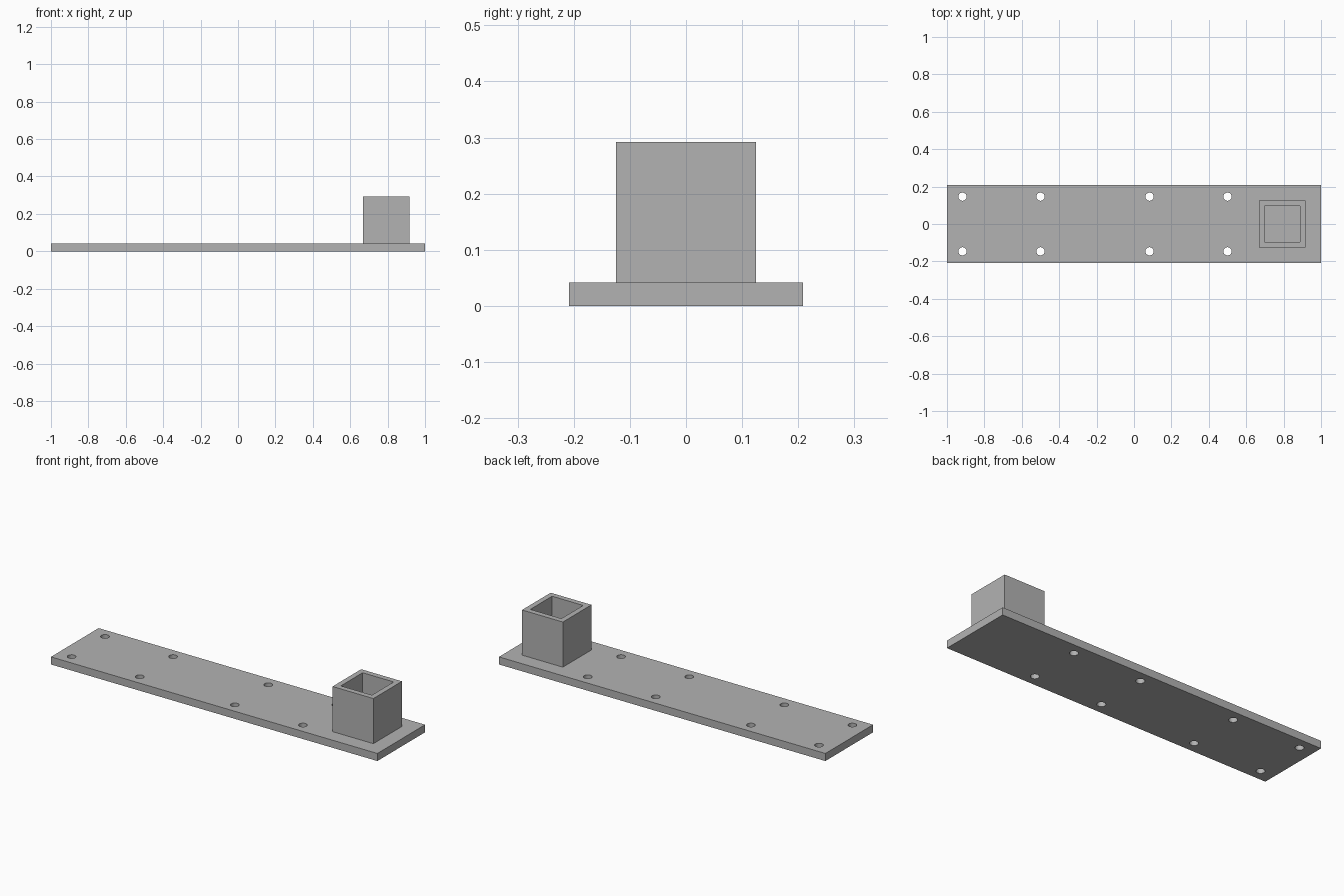
import bpy
import bmesh
from mathutils import Matrix, Vector

cube = bpy.data.objects.get("Cube")
if cube:
    bpy.data.objects.remove(cube, do_unlink=True)

# Plain grey metal
GREY = (0.45, 0.45, 0.45, 1.0)
metal = bpy.data.materials.new("grey_metal")
metal.use_nodes = True
metal.diffuse_color = GREY
metal.node_tree.nodes["Principled BSDF"].inputs["Base Color"].default_value = GREY

PLATE_T = 0.042
HOLE_R = 0.022


def new_object(name, bm):
    mesh = bpy.data.meshes.new(name)
    bm.to_mesh(mesh)
    bm.free()
    mesh.materials.append(metal)
    obj = bpy.data.objects.new(name, mesh)
    bpy.context.scene.collection.objects.link(obj)
    return obj


def add_box(bm, centre, size):
    matrix = Matrix.Translation(centre) @ Matrix.Diagonal((*size, 1))
    return bmesh.ops.create_cube(bm, size=1, matrix=matrix)["verts"]


# Base plate
bm = bmesh.new()
add_box(bm, (0, 0, PLATE_T / 2), (2, 0.417, PLATE_T))
plate = new_object("base_plate", bm)

# Drill for the eight screw holes
bm = bmesh.new()
for x in (-0.917, -0.5, 0.083, 0.5):
    for y in (-0.146, 0.146):
        bmesh.ops.create_cone(bm, cap_ends=True, segments=32, radius1=HOLE_R,
                              radius2=HOLE_R, depth=0.2,
                              matrix=Matrix.Translation((x, y, PLATE_T / 2)))
drill = new_object("hole_cutter", bm)
drill.hide_render = True

cut = plate.modifiers.new("screw_holes", 'BOOLEAN')
cut.operation = 'DIFFERENCE'
cut.solver = 'EXACT'
cut.object = drill

# Apply the cut and discard the drill
graph = bpy.context.evaluated_depsgraph_get()
drilled = bpy.data.meshes.new_from_object(plate.evaluated_get(graph))
plate.modifiers.clear()
plate.data = drilled
bpy.data.objects.remove(drill, do_unlink=True)

# Square socket: a block whose top is inset and pushed down to the plate
bm = bmesh.new()
height = 0.25
add_box(bm, (0.792, 0, PLATE_T + height / 2), (0.25, 0.25, height))
bm.faces.ensure_lookup_table()
top = max(bm.faces, key=lambda f: f.calc_center_median().z)
bmesh.ops.inset_region(bm, faces=[top], thickness=0.042)
walls = bmesh.ops.extrude_face_region(bm, geom=[top])
floor = [v for v in walls["geom"] if isinstance(v, bmesh.types.BMVert)]
bmesh.ops.translate(bm, verts=floor, vec=Vector((0, 0, 0.001 - height)))
if top.is_valid:
    bmesh.ops.delete(bm, geom=[top], context='FACES_ONLY')
bmesh.ops.recalc_face_normals(bm, faces=bm.faces)
new_object("square_socket", bm)
